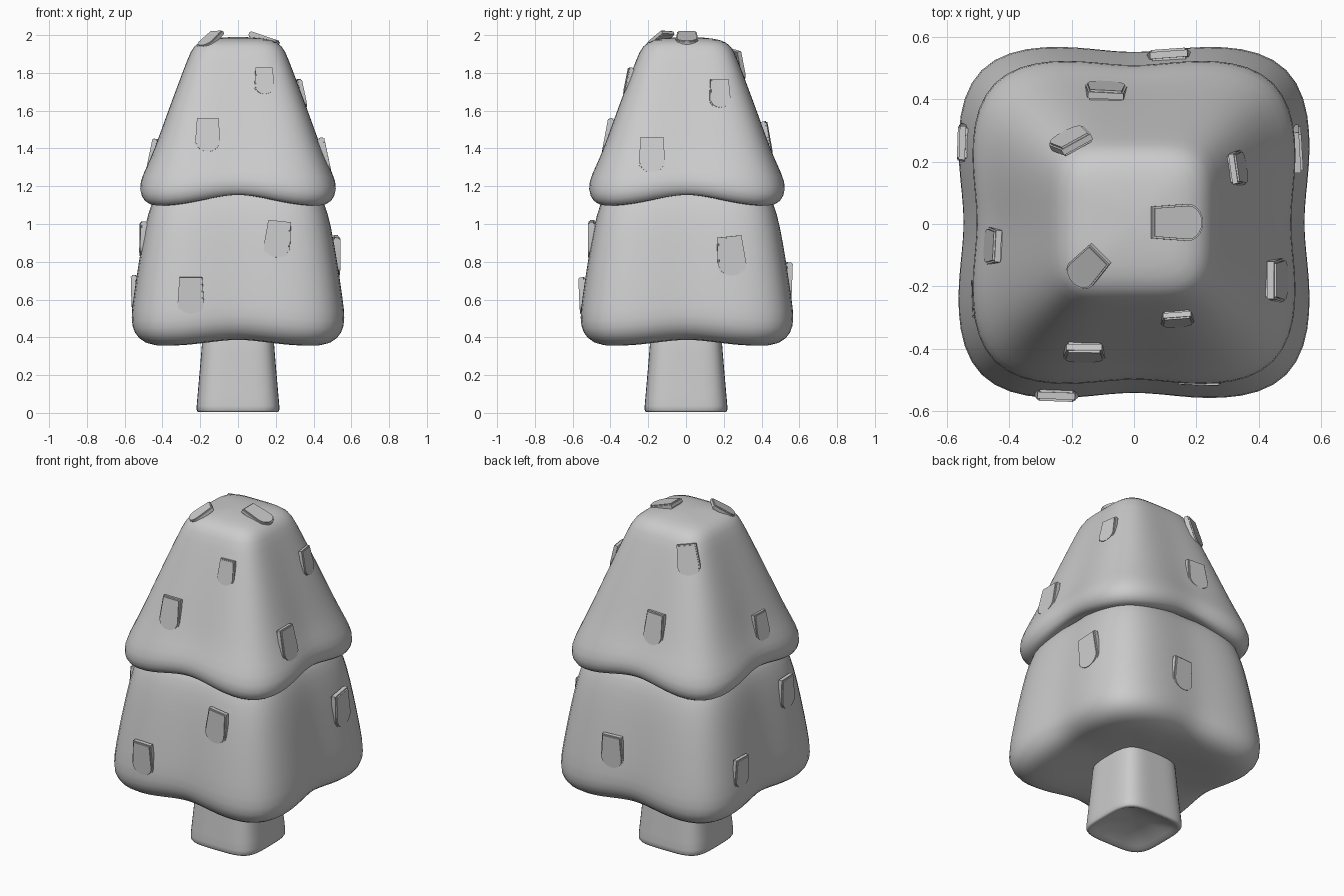
import bpy, bmesh
from math import sin, cos, pi, radians
from mathutils import Vector, Matrix
from mathutils.bvhtree import BVHTree

cube = bpy.data.objects.get("Cube")
if cube:
    bpy.data.objects.remove(cube, do_unlink=True)

# One plain grey for everything
grey = bpy.data.materials.new("light_grey")
grey.use_nodes = True
COLOUR = (0.6, 0.6, 0.6, 1)
grey.diffuse_color = COLOUR
grey.node_tree.nodes["Principled BSDF"].inputs["Base Color"].default_value = COLOUR


def finish(name, bm, smooth_levels):
    bmesh.ops.recalc_face_normals(bm, faces=bm.faces)
    for f in bm.faces:
        f.smooth = True
    mesh = bpy.data.meshes.new(name)
    bm.to_mesh(mesh)
    bm.free()
    mesh.materials.append(grey)
    obj = bpy.data.objects.new(name, mesh)
    bpy.context.collection.objects.link(obj)
    if smooth_levels:
        mod = obj.modifiers.new("smooth", "SUBSURF")
        mod.levels = mod.render_levels = smooth_levels
    return obj


def loft(name, rings, power, segs=40, y_off=0.005):
    """Rounded-square rings: (half width, height, mid-side lift, mid-side pinch)."""
    bm = bmesh.new()
    loops = []
    for w, z, lift, pinch in rings:
        loop = []
        for i in range(segs):
            a = 2 * pi * i / segs
            mid = cos(2 * a) ** 2
            r = w / (abs(cos(a)) ** power + abs(sin(a)) ** power) ** (1 / power)
            r *= 1 - pinch * mid ** 3
            loop.append(bm.verts.new((r * cos(a), r * sin(a) + y_off, z + lift * mid)))
        loops.append(loop)
    for low, high in zip(loops, loops[1:]):
        for i in range(segs):
            j = (i + 1) % segs
            bm.faces.new((low[i], low[j], high[j], high[i]))
    bm.faces.new(loops[0])
    bm.faces.new(loops[-1])
    return finish(name, bm, 1)


# Trunk with a dished base
loft("trunk", [(0.05, 0.06, 0, 0), (0.15, 0.035, 0, 0), (0.205, 0, 0, 0),
               (0.222, 0.005, 0, 0), (0.217, 0.06, 0, 0), (0.2, 0.25, 0, 0),
               (0.19, 0.38, 0, 0), (0.18, 0.5, 0, 0)], 4.5, y_off=0)

# Lower foliage tier
lower = loft("lower_foliage", [
    (0.1, 0.41, 0, 0), (0.25, 0.385, 0.01, 0), (0.42, 0.348, 0.035, 0.02),
    (0.51, 0.358, 0.04, 0.045), (0.56, 0.41, 0.04, 0.05), (0.574, 0.48, 0.03, 0.045),
    (0.56, 0.6, 0.01, 0.035), (0.53, 0.8, 0, 0.03), (0.495, 1.0, 0, 0.025),
    (0.465, 1.1, 0, 0.02), (0.42, 1.2, 0, 0.02), (0.2, 1.25, 0, 0)], 5)

# Upper foliage tier with an overhanging lip
upper = loft("upper_foliage", [
    (0.3, 1.14, 0.05, 0), (0.44, 1.1, 0.06, 0.02), (0.49, 1.088, 0.06, 0.03),
    (0.522, 1.125, 0.06, 0.04), (0.53, 1.19, 0.05, 0.045), (0.485, 1.3, 0.02, 0.035),
    (0.445, 1.4, 0, 0.025), (0.39, 1.55, 0, 0.015), (0.33, 1.71, 0, 0.01),
    (0.265, 1.88, 0, 0), (0.235, 1.945, 0, 0), (0.18, 1.977, 0, 0),
    (0.09, 1.987, 0, 0), (0.03, 1.99, 0, 0)], 4.7)

bpy.context.view_layer.update()
deps = bpy.context.evaluated_depsgraph_get()
surface = {o: BVHTree.FromObject(o, deps) for o in (lower, upper)}


def leaf(name, tier, spot, size=1.0, roll=0, tilt=10, hang=(0, 0, -1)):
    """Tongue-shaped flake lying on the surface, its rounded tip lifted."""
    bm = bmesh.new()
    outline = [(-0.06, 0.1), (0.06, 0.1)]
    for i in range(11):
        a = pi * i / 10
        outline.append((0.07 * cos(a), -0.04 - 0.06 * sin(a)))
    bottom = bm.faces.new([bm.verts.new((x, y, -0.018)) for x, y in outline])
    top = bmesh.ops.extrude_face_region(bm, geom=[bottom])["geom"]
    bmesh.ops.translate(bm, vec=(0, 0, 0.036),
                        verts=[v for v in top if isinstance(v, bmesh.types.BMVert)])
    rims = [e for e in bm.edges if abs(e.verts[0].co.z - e.verts[1].co.z) < 0.001]
    bmesh.ops.bevel(bm, geom=rims, offset=0.007, segments=2, affect='EDGES')
    point, normal, _, _ = surface[tier].find_nearest(Vector(spot))
    down = Vector(hang)
    up = -(down - normal * down.dot(normal)).normalized()
    side = up.cross(normal)
    frame = Matrix((side, up, normal)).transposed().to_4x4()
    bm.transform(Matrix.Translation(point) @ frame
                 @ Matrix.Rotation(radians(roll), 4, 'Z')
                 @ Matrix.Rotation(radians(tilt), 4, 'X')
                 @ Matrix.Scale(size, 4))
    obj = finish(name, bm, 0)
    bpy.context.view_layer.objects.active = obj
    obj.select_set(True)
    bpy.ops.object.shade_smooth_by_angle(angle=radians(40))
    obj.select_set(False)


# Flakes on the upper tier
leaf("front_high_leaf", upper, (0.14, -0.32, 1.76), 0.75)
leaf("front_mid_leaf", upper, (-0.16, -0.42, 1.47), 0.95)
leaf("left_high_leaf", upper, (0.34, 0.18, 1.69), 0.8)
leaf("left_mid_leaf", upper, (0.46, -0.18, 1.36))
leaf("right_mid_leaf", upper, (-0.46, -0.07, 1.37), 0.85)
leaf("back_mid_leaf", upper, (-0.09, 0.43, 1.45), 0.95)
leaf("back_corner_leaf", upper, (-0.2, 0.26, 1.83), 0.9, hang=(-0.5, 0.6, -1))
leaf("crown_corner_leaf", upper, (-0.15, -0.14, 1.97), 0.75, tilt=14, hang=(-1, -1, 0))
leaf("crown_leaf", upper, (0.14, 0.005, 1.99), 0.85, tilt=7, hang=(1, 0, 0))

# Flakes on the lower tier
leaf("front_lower_leaf", lower, (-0.25, -0.56, 0.62))
leaf("front_upper_leaf", lower, (0.21, -0.52, 0.92), roll=-6)
leaf("left_lower_leaf", lower, (0.54, 0.24, 0.83), 1.08, roll=6)
leaf("right_lower_leaf", lower, (-0.55, 0.26, 0.64), 0.9)
leaf("right_upper_leaf", lower, (-0.51, -0.24, 0.92), 0.95)
leaf("back_lower_leaf", lower, (0.11, 0.56, 0.7))
